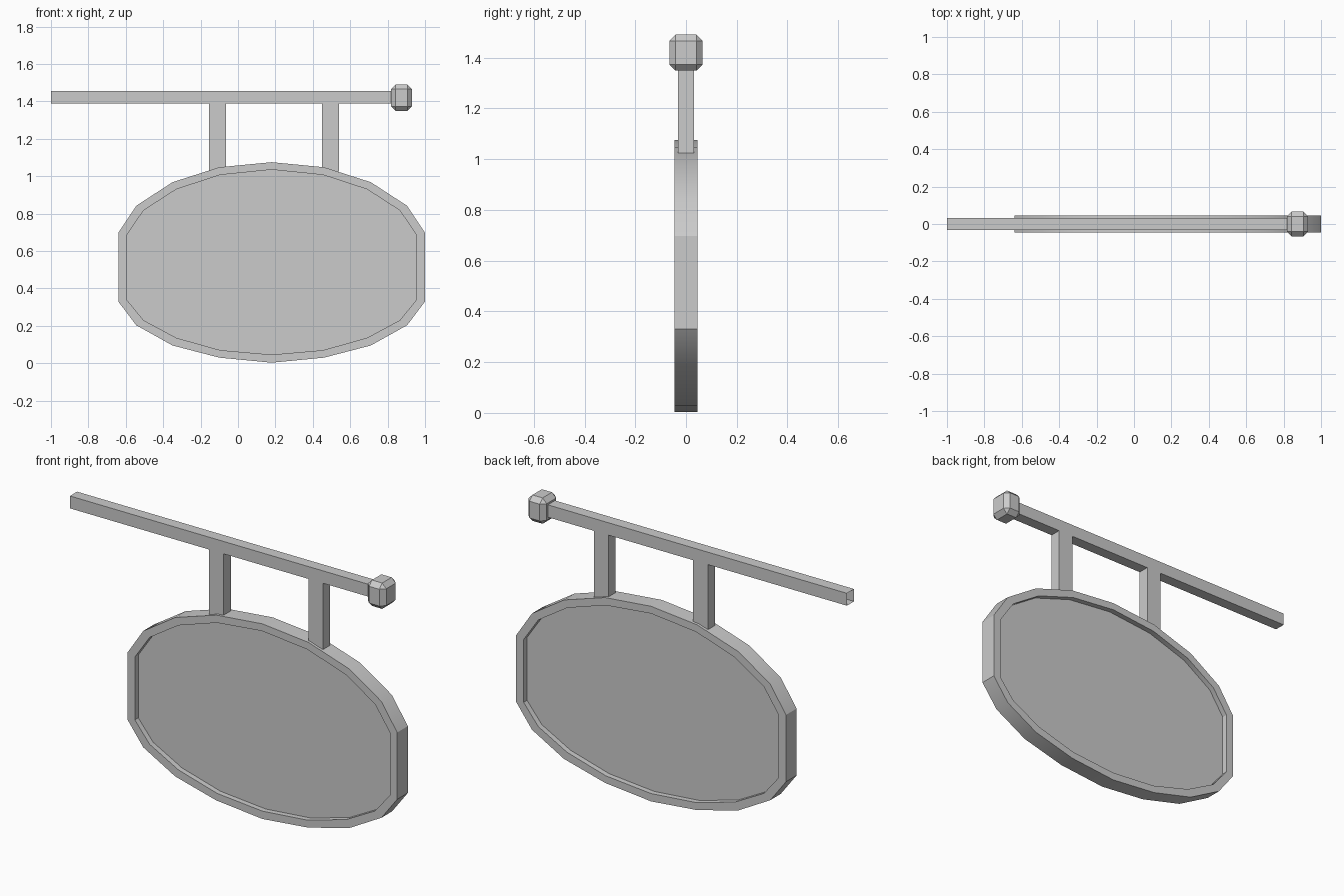
import bpy, bmesh

if "Cube" in bpy.data.objects:
    bpy.data.objects.remove(bpy.data.objects["Cube"])


def finish(name, bm):
    bmesh.ops.remove_doubles(bm, verts=bm.verts, dist=0.0005)
    bmesh.ops.recalc_face_normals(bm, faces=bm.faces)
    mesh = bpy.data.meshes.new(name)
    bm.to_mesh(mesh)
    bm.free()
    obj = bpy.data.objects.new(name, mesh)
    bpy.context.collection.objects.link(obj)
    return obj


def outline(half):
    # mirror a right-hand half outline around the board's centre line
    cx = half[0][0]
    return half + [(2 * cx - x, z) for x, z in reversed(half[1:-1])]


# Oval sign board: raised rim around a panel recessed on both faces
outer = outline([(0.18, 1.075), (0.46, 1.048), (0.71, 0.968), (0.904, 0.842), (1.0, 0.697),
                 (1.0, 0.33), (0.904, 0.203), (0.71, 0.095), (0.46, 0.03), (0.18, 0.003)])
inner = outline([(0.18, 1.035), (0.455, 1.007), (0.69, 0.93), (0.865, 0.817), (0.955, 0.685),
                 (0.955, 0.34), (0.865, 0.23), (0.69, 0.136), (0.455, 0.07), (0.18, 0.046)])
bm = bmesh.new()
loops = [[bm.verts.new((x, y, z)) for x, z in pts] for pts, y in
         [(inner, -0.016), (inner, -0.046), (outer, -0.046),
          (outer, 0.046), (inner, 0.046), (inner, 0.016)]]
n = len(outer)
for a, b in zip(loops, loops[1:]):
    for i in range(n):
        j = (i + 1) % n
        bm.faces.new((a[i], a[j], b[j], b[i]))
bm.faces.new(loops[0])
bm.faces.new(loops[-1])
board = finish("sign_board", bm)
bpy.context.view_layer.objects.active = board
board.select_set(True)
bpy.ops.object.shade_smooth_by_angle(angle=0.5236)

# Hollow square beam with two hanging posts growing out of its underside
W, TOP, LOW, POST_END = 0.031, 1.456, 1.388, 1.024
bm = bmesh.new()


def quad(*pts):
    bm.faces.new([bm.verts.new(p) for p in pts])


xs = [-1.0, -0.155, -0.065, 0.449, 0.539, 0.83]
for i, (a, b) in enumerate(zip(xs, xs[1:])):
    quad((a, -W, TOP), (b, -W, TOP), (b, W, TOP), (a, W, TOP))
    for y in (-W, W):
        quad((a, y, LOW), (b, y, LOW), (b, y, TOP), (a, y, TOP))
    if i in (1, 3):
        for y in (-W, W):
            quad((a, y, POST_END), (b, y, POST_END), (b, y, LOW), (a, y, LOW))
        for x in (a, b):
            quad((x, -W, POST_END), (x, W, POST_END), (x, W, LOW), (x, -W, LOW))
    else:
        quad((a, -W, LOW), (b, -W, LOW), (b, W, LOW), (a, W, LOW))
finish("hanging_beam", bm)

# Chamfered block knob on the beam's end
bm = bmesh.new()
bmesh.ops.create_cube(bm, size=1)
for v in bm.verts:
    v.co = (0.874 + v.co.x * 0.112, v.co.y * 0.132, 1.42 + v.co.z * 0.142)
bmesh.ops.bevel(bm, geom=bm.edges[:], offset=0.025, segments=1, affect='EDGES')
finish("end_knob", bm)
